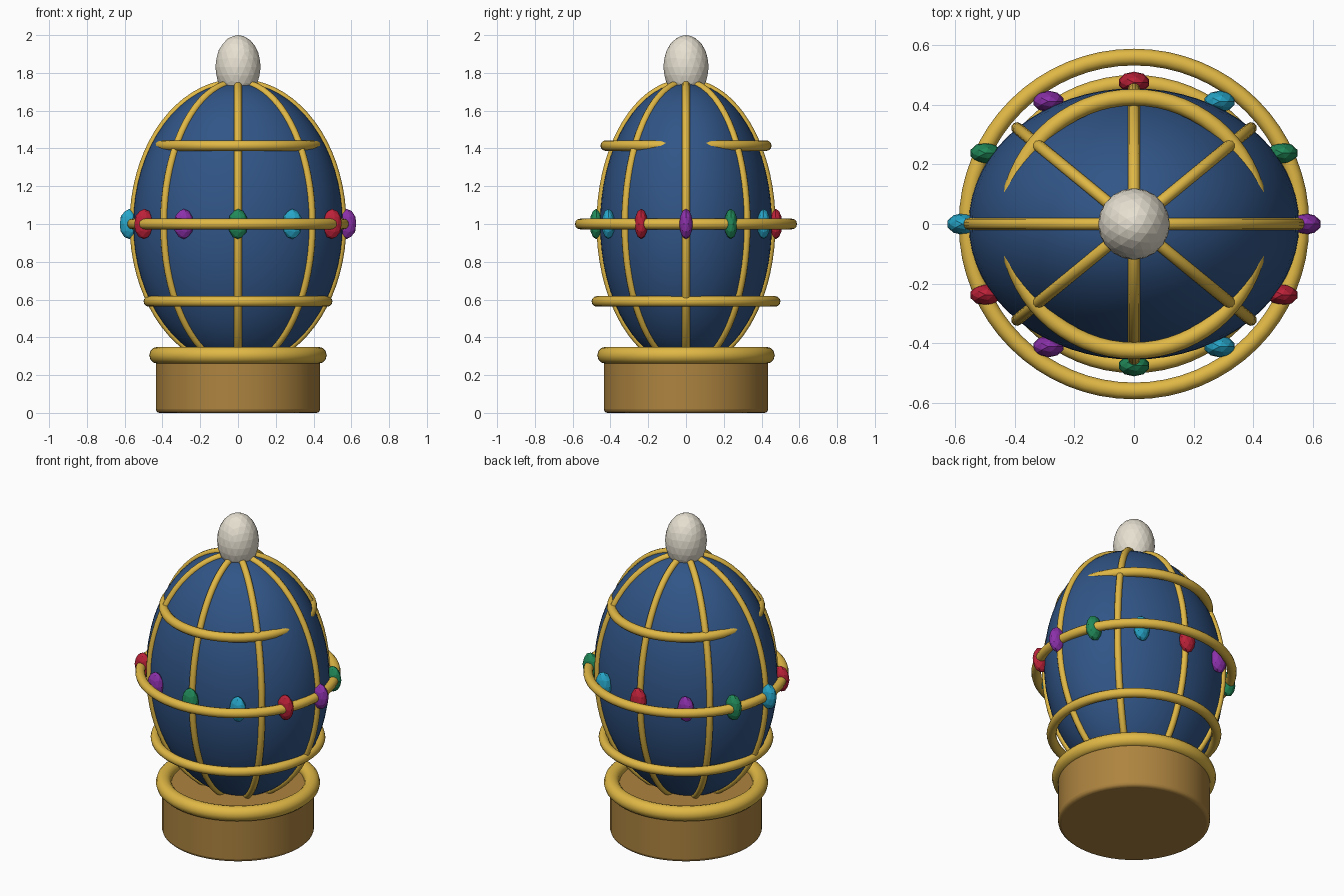
import bpy
from math import sin, cos, pi, radians

if "Cube" in bpy.data.objects:
    bpy.data.objects.remove(bpy.data.objects["Cube"])

RX, RY, RZ, CZ = 0.555, 0.455, 0.75, 1.0   # egg radii and centre height


def material(name, rgb):
    m = bpy.data.materials.new(name)
    m.diffuse_color = (*rgb, 1)
    m.use_nodes = True
    m.node_tree.nodes["Principled BSDF"].inputs["Base Color"].default_value = m.diffuse_color
    return m


gold = material("gold", (0.75, 0.48, 0.06))
bronze = material("bronze", (0.42, 0.23, 0.05))
enamel = material("blue_enamel", (0.03, 0.09, 0.24))
pearl = material("pearl", (0.80, 0.75, 0.64))
gem_mats = [material("amethyst", (0.26, 0.03, 0.40)),
            material("emerald", (0.015, 0.25, 0.10)),
            material("topaz", (0.02, 0.38, 0.58)),
            material("ruby", (0.50, 0.015, 0.04))]


def finish(name, mat, scale=(1, 1, 1), smooth=True):
    ob = bpy.context.object
    ob.name = name
    ob.scale = scale
    ob.data.materials.append(mat)
    bpy.ops.object.transform_apply(location=False, rotation=False, scale=True)
    if smooth:
        bpy.ops.object.shade_smooth_by_angle(angle=radians(35))
    return ob


def ring(name, z, major, minor):
    bpy.ops.mesh.primitive_torus_add(location=(0, 0, z), major_radius=major, minor_radius=minor,
                                     major_segments=64, minor_segments=12)
    return finish(name, gold)


# Egg body
bpy.ops.mesh.primitive_uv_sphere_add(segments=64, ring_count=32, radius=1, location=(0, 0, CZ))
finish("egg_body", enamel, (RX, RY, RZ))

# Base drum with softened edges, and its rim
bpy.ops.mesh.primitive_cylinder_add(vertices=64, radius=0.435, depth=0.30, location=(0, 0, 0.15))
base = finish("base", bronze)
bev = base.modifiers.new("bevel", "BEVEL")
bev.width = 0.02
bev.segments = 3
ring("base_rim", 0.305, 0.425, 0.045)

# Round bands about the egg
ring("lower_band", 0.59, 0.472, 0.028)
ring("middle_band", 1.0, 0.56, 0.028)
ring("upper_band", 1.415, 0.425, 0.028)

# Eight meridian ribs, made as four closed loops
for i in range(4):
    a = i * pi / 4
    cu = bpy.data.curves.new("rib_loop", "CURVE")
    cu.dimensions = "3D"
    cu.bevel_depth = 0.02
    cu.bevel_resolution = 3
    sp = cu.splines.new("POLY")
    n = 72
    sp.points.add(n - 1)
    for k, p in enumerate(sp.points):
        t = 2 * pi * k / n
        p.co = (RX * cos(a) * sin(t), RY * sin(a) * sin(t), CZ + RZ * cos(t), 1)
    sp.use_cyclic_u = True
    sp.use_smooth = True
    cu.materials.append(gold)
    bpy.context.collection.objects.link(bpy.data.objects.new(f"rib_loop_{i + 1}", cu))

# Twelve faceted gems around the middle
for i in range(12):
    a = i * pi / 6
    bpy.ops.mesh.primitive_ico_sphere_add(subdivisions=2, radius=1,
                                          location=(0.575 * cos(a), 0.475 * sin(a), CZ))
    finish(f"gem_{i + 1}", gem_mats[i % 4], (0.053, 0.036, 0.08), smooth=False)

# Faceted finial
bpy.ops.mesh.primitive_ico_sphere_add(subdivisions=3, radius=1, location=(0, 0, 1.832))
finish("finial", pearl, (0.12, 0.12, 0.168), smooth=False)
